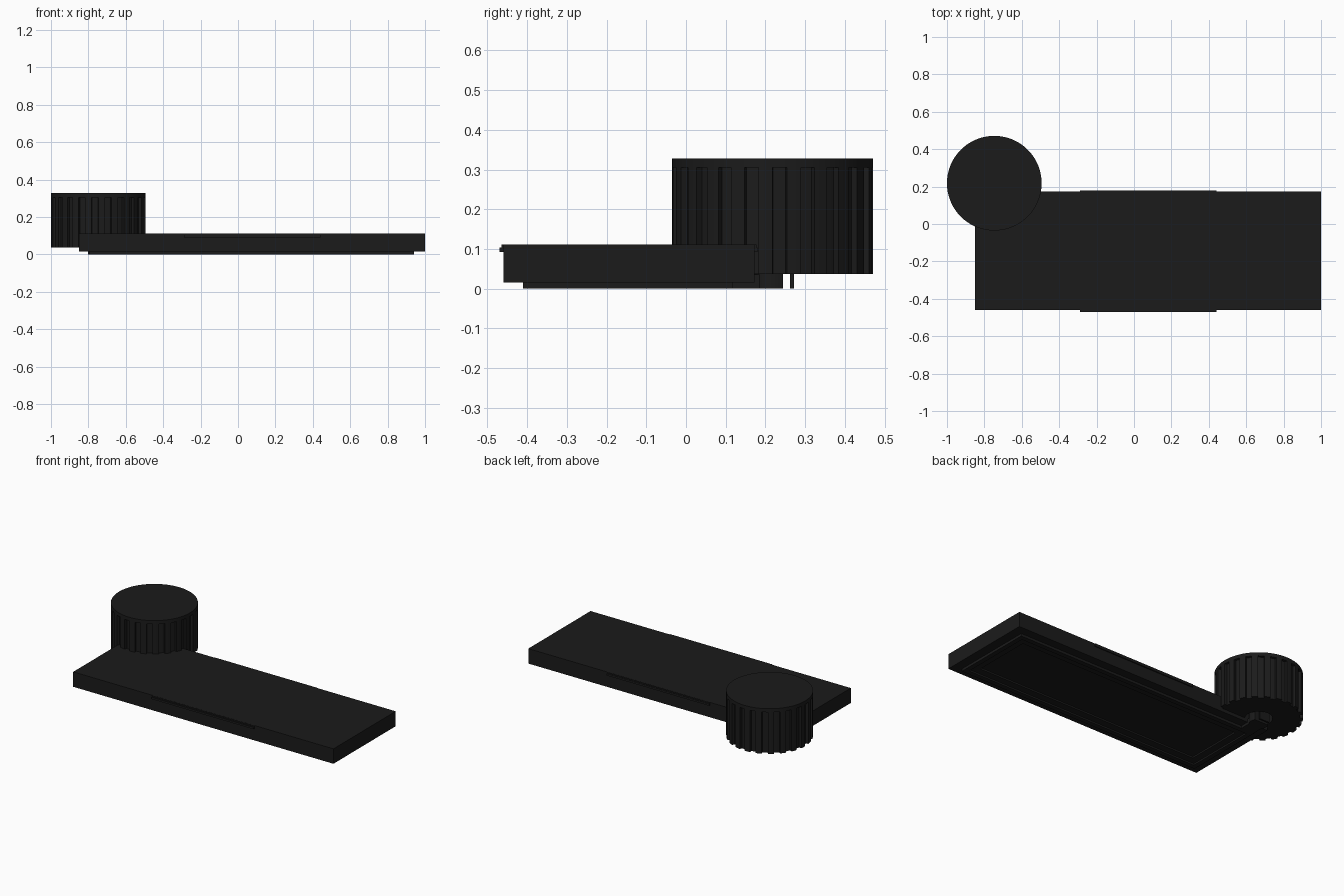
import bpy, bmesh, math

if "Cube" in bpy.data.objects:
    bpy.data.objects.remove(bpy.data.objects["Cube"])

mat = bpy.data.materials.new("charcoal")
mat.diffuse_color = (0.011, 0.011, 0.011, 1)
mat.use_nodes = True
mat.node_tree.nodes["Principled BSDF"].inputs["Base Color"].default_value = mat.diffuse_color


def finish(name, bm):
    bmesh.ops.recalc_face_normals(bm, faces=bm.faces)
    me = bpy.data.meshes.new(name)
    bm.to_mesh(me)
    bm.free()
    me.materials.append(mat)
    ob = bpy.data.objects.new(name, me)
    bpy.context.collection.objects.link(ob)
    return ob


def ring_verts(bm, pts, z):
    return [bm.verts.new((x, y, z)) for x, y in pts]


def bridge(bm, a, b):
    for i in range(len(a)):
        j = (i + 1) % len(a)
        bm.faces.new((a[i], a[j], b[j], b[i]))


def stack(name, layers):
    """Join outlines of equal point count in order, closing both ends."""
    bm = bmesh.new()
    rings = [ring_verts(bm, pts, z) for pts, z in layers]
    for a, b in zip(rings, rings[1:]):
        bridge(bm, a, b)
    bm.faces.new(rings[0])
    bm.faces.new(rings[-1])
    return finish(name, bm)


def rect(x0, x1, y0, y1, inset=0):
    x0, x1, y0, y1 = x0 + inset, x1 - inset, y0 + inset, y1 - inset
    return [(x0, y0), (x1, y0), (x1, y1), (x0, y1)]


def box(name, x0, x1, y0, y1, z0, z1):
    return stack(name, [(rect(x0, x1, y0, y1), z0), (rect(x0, x1, y0, y1), z1)])


# Flat base slab with a raised rim and a stepped recess underneath
slab = (-0.85, 1.0, -0.459, 0.173)
foot = (-0.795, 0.94, -0.41, 0.118)
stack("base_slab", [
    (rect(*foot, 0.075), 0.02),
    (rect(*foot, 0.075), 0.01),
    (rect(*foot, 0.03), 0.01),
    (rect(*foot, 0.03), 0.0),
    (rect(*foot), 0.0),
    (rect(*foot), 0.016),
    (rect(*slab), 0.016),
    (rect(*slab), 0.112),
])

# Snap strips along the two long edges
for label, edge, lip, catch in (("front", -0.455, -0.465, -0.470),
                                ("back", 0.170, 0.177, 0.180)):
    for part, out, top in (("lip", lip, 0.1115), ("catch", catch, 0.104)):
        y0, y1 = sorted((edge, out))
        box(f"{label}_{part}", -0.29, 0.44, y0, y1, 0.092, top)

# Knob: fluted grip under a plain round cap, with a bore underneath
CX, CY, R = -0.747, 0.218, 0.253
RIBS = 22
PITCH = 2 * math.pi / RIBS
# Each pitch holds one rib and one groove: (fraction of pitch, is groove)
STEPS = [(0.5, 0), (0.67, 0), (0.83, 0), (1.0, 0),
         (1.01, 1), (1.17, 1), (1.33, 1), (1.49, 1)]


def circle(radius, groove=0.0):
    pts = []
    for k in range(RIBS):
        for frac, cut in STEPS:
            a, r = (k + frac) * PITCH, radius - groove * cut
            pts.append((CX + r * math.cos(a), CY + r * math.sin(a)))
    return pts


knob = stack("knob", [
    (circle(0.08), 0.20), (circle(0.08), 0.037), (circle(R, 0.017), 0.037),
    (circle(R, 0.017), 0.305), (circle(R), 0.305), (circle(R), 0.328),
])

# Flat-sided shaft, the arm that carries it and the spring plate beside it
shaft_r, flat = 0.056, 0.026
a0 = math.asin(flat / shaft_r)
arc = [math.pi - a0 + (math.pi + 2 * a0) * i / 32 for i in range(33)]
d_shape = [(CX + shaft_r * math.cos(a), CY + shaft_r * math.sin(a)) for a in arc]
shaft = stack("shaft", [(d_shape, 0.0), (d_shape, 0.20)])
box("shaft_arm", CX - 0.045, CX + 0.045, 0.118, 0.20, 0.0, 0.036)
box("spring_plate", CX - 0.035, CX + 0.035, 0.262, 0.272, 0.0, 0.20)

# Smooth the round parts while keeping their edges crisp
bpy.ops.object.select_all(action='DESELECT')
for ob in (knob, shaft):
    ob.select_set(True)
bpy.context.view_layer.objects.active = knob
bpy.ops.object.shade_smooth_by_angle(angle=math.radians(25))
